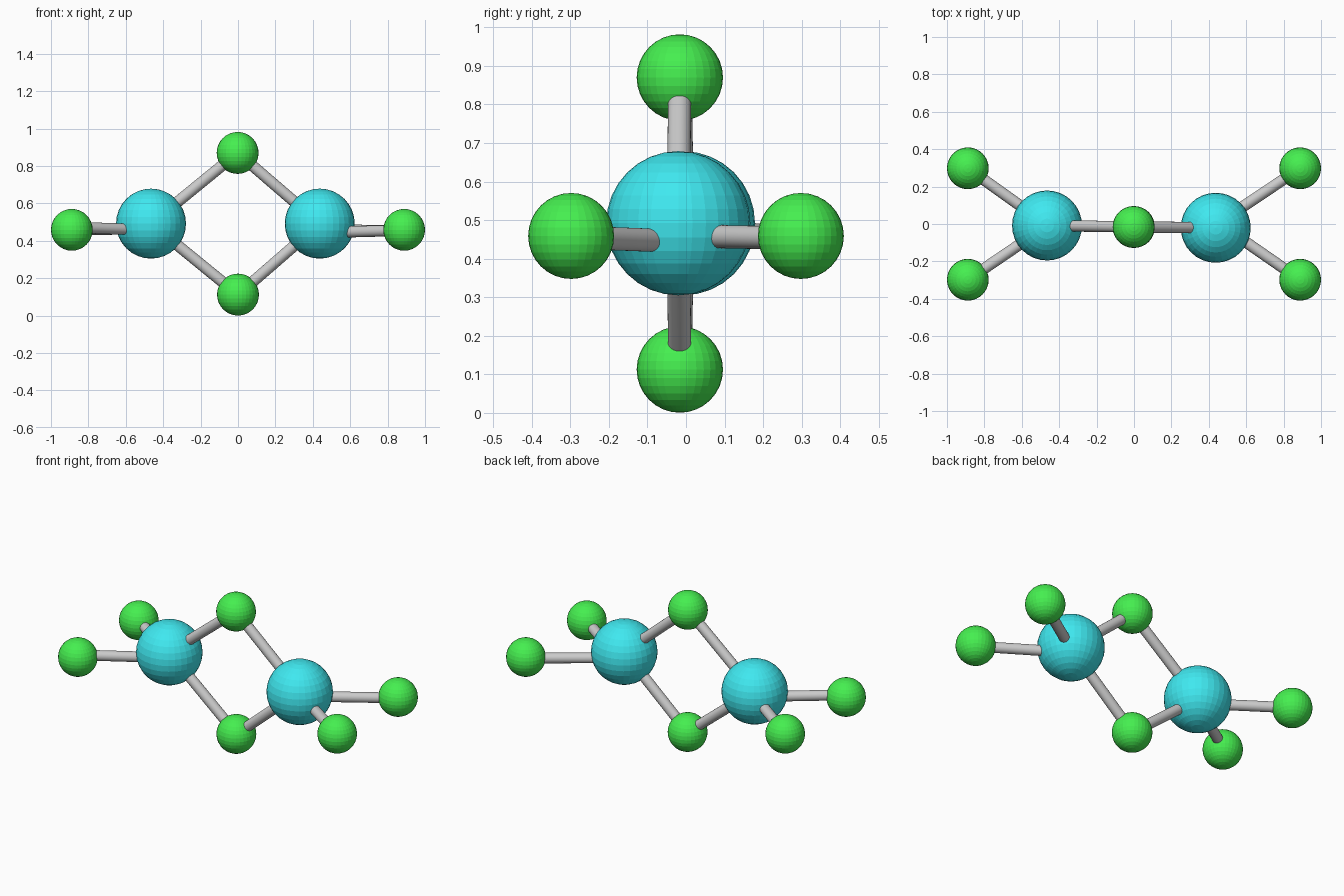
import bpy
from mathutils import Vector

if "Cube" in bpy.data.objects:
    bpy.data.objects.remove(bpy.data.objects["Cube"])


def material(name, color):
    m = bpy.data.materials.new(name)
    m.diffuse_color = color
    m.use_nodes = True
    m.node_tree.nodes["Principled BSDF"].inputs["Base Color"].default_value = m.diffuse_color
    return m


TEAL = material("teal", (0.05, 0.81, 0.87, 1))
GREEN = material("green", (0.06, 0.86, 0.08, 1))


def ball(name, centre, radius, mat):
    bpy.ops.mesh.primitive_uv_sphere_add(segments=32, ring_count=16, radius=radius, location=centre)
    ob = bpy.context.object
    ob.name = name
    ob.data.materials.append(mat)


def rod(name, start, end, radius=0.03):
    a, b = Vector(start), Vector(end)
    bpy.ops.mesh.primitive_cylinder_add(vertices=32, radius=radius, depth=(b - a).length,
                                        location=(a + b) / 2)
    ob = bpy.context.object
    ob.name = name
    ob.rotation_mode = 'QUATERNION'
    ob.rotation_quaternion = (b - a).to_track_quat('Z', 'Y')
    bpy.ops.object.shade_smooth_by_angle()


# Two large core atoms
cores = {"left": (-0.465, -0.008, 0.492), "right": (0.437, -0.02, 0.492)}
for side, c in cores.items():
    ball(f"core_atom_{side}", c, 0.187, TEAL)

# Two bridging atoms, each bonded to both cores
bridges = {"top": (-0.002, -0.016, 0.87), "bottom": (0.0, -0.016, 0.1125)}
for level, p in bridges.items():
    ball(f"bridge_atom_{level}", p, 0.112, GREEN)
    for side, c in cores.items():
        rod(f"bridge_bond_{level}_{side}", p, c)

# Four outer atoms: bond start height, inner bond end y and z
outer = {("left", "front"): (0.472, -0.01, 0.458), ("left", "back"): (0.46, -0.005, 0.465),
         ("right", "front"): (0.456, 0.015, 0.444), ("right", "back"): (0.453, -0.005, 0.459)}
for (side, depth), (z0, y1, z1) in outer.items():
    x = -0.8885 if side == "left" else 0.8885
    y = -0.298 if depth == "front" else 0.298
    ball(f"outer_atom_{side}_{depth}", (x, y, 0.459), 0.1115, GREEN)
    rod(f"outer_bond_{side}_{depth}", (x, y, z0), (cores[side][0], y1, z1))
